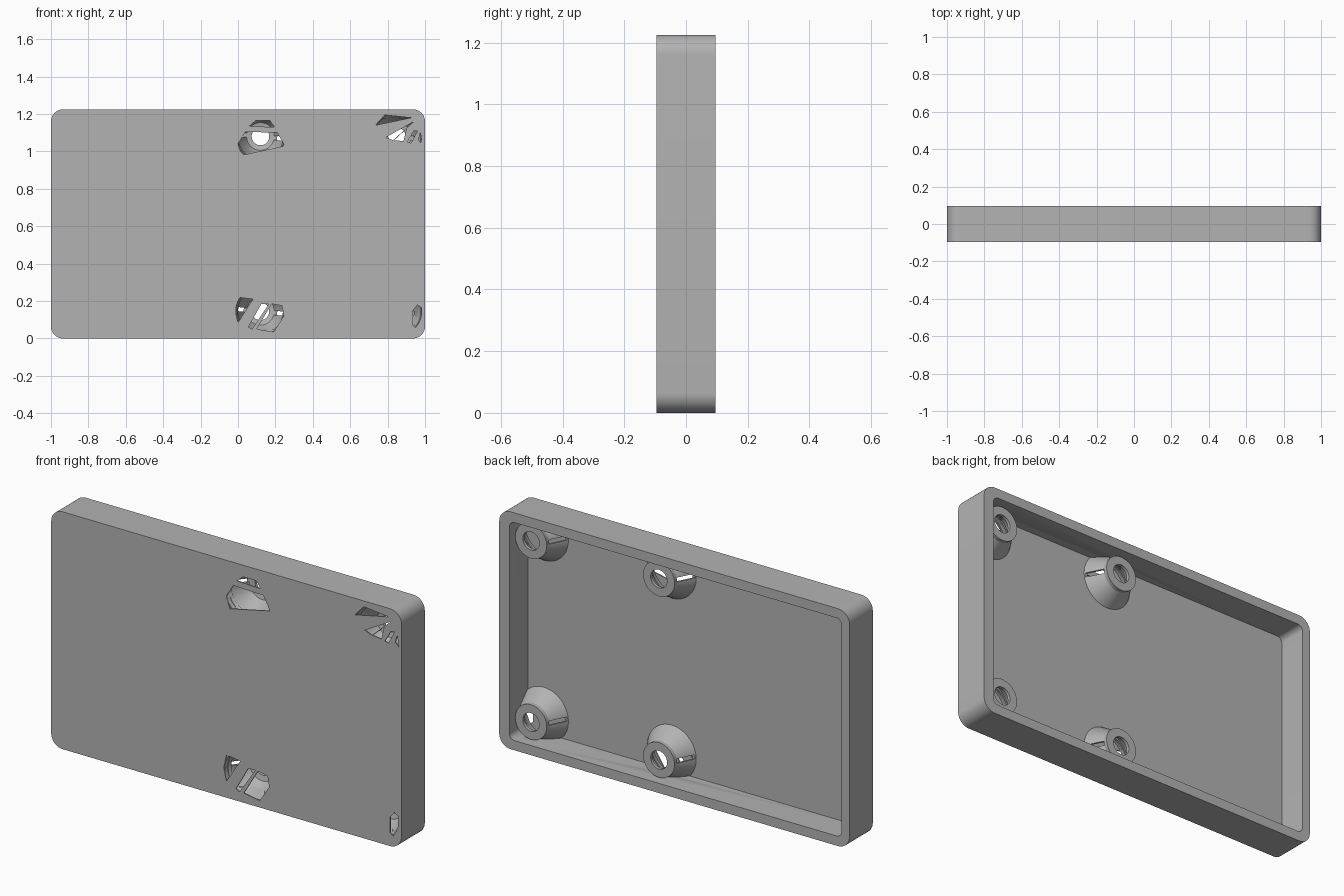
import bpy, bmesh, math
from mathutils import Matrix

if "Cube" in bpy.data.objects:
    bpy.data.objects.remove(bpy.data.objects["Cube"])

W, H, D = 1.0, 1.225, 0.095      # half width, height, half depth
FLOOR = -0.055                   # inner face of the front panel

grey = bpy.data.materials.new("light_grey")
grey.use_nodes = True
grey.diffuse_color = (0.45, 0.45, 0.45, 1)
grey.node_tree.nodes["Principled BSDF"].inputs["Base Color"].default_value = (0.45, 0.45, 0.45, 1)


def finish(name, bm):
    bmesh.ops.recalc_face_normals(bm, faces=bm.faces)
    me = bpy.data.meshes.new(name)
    bm.to_mesh(me)
    bm.free()
    me.materials.append(grey)
    ob = bpy.data.objects.new(name, me)
    bpy.context.collection.objects.link(ob)
    return ob


def prism(name, outline, y0, y1):
    """Extrude an (x, z) outline along y."""
    bm = bmesh.new()
    face = bm.faces.new([bm.verts.new((x, y0, z)) for x, z in outline])
    ext = bmesh.ops.extrude_face_region(bm, geom=[face])["geom"]
    bmesh.ops.translate(bm, vec=(0, y1 - y0, 0),
                        verts=[v for v in ext if isinstance(v, bmesh.types.BMVert)])
    return finish(name, bm)


def rounded(x0, x1, z0, z1, r, steps=10):
    pts = []
    corners = ((x1 - r, z1 - r), (x0 + r, z1 - r), (x0 + r, z0 + r), (x1 - r, z0 + r))
    for q, (cx, cz) in enumerate(corners):
        for i in range(steps + 1):
            a = math.pi / 2 * (q + i / steps)
            pts.append((cx + r * math.cos(a), cz + r * math.sin(a)))
    return pts


def lathe(name, profile, cx, cz, n=48):
    """Spin a closed (radius, y) profile about a y axis through (cx, cz)."""
    bm = bmesh.new()
    rings = []
    for i in range(n):
        a = 2 * math.pi * i / n
        rings.append([bm.verts.new((cx + r * math.cos(a), y, cz + r * math.sin(a)))
                      for r, y in profile])
    m = len(profile)
    for i in range(n):
        a, b = rings[i], rings[(i + 1) % n]
        for j in range(m):
            k = (j + 1) % m
            bm.faces.new((a[j], b[j], b[k], a[k]))
    return finish(name, bm)


def cone(name, r0, r1, y0, y1, cx, cz):
    bm = bmesh.new()
    bmesh.ops.create_cone(bm, cap_ends=True, segments=48, radius1=r0, radius2=r1, depth=y1 - y0)
    bm.transform(Matrix.Translation((cx, (y0 + y1) / 2, cz)) @ Matrix.Rotation(-math.pi / 2, 4, 'X'))
    return finish(name, bm)


def slot(cx, cz, angle):
    bm = bmesh.new()
    bmesh.ops.create_cube(bm, size=1)
    bm.transform(Matrix.Translation((cx, -0.011, cz)) @ Matrix.Rotation(angle, 4, 'Y')
                 @ Matrix.Diagonal((0.4, 0.078, 0.022, 1)))
    return finish("slot_cutter", bm)


def cut(target, cutter):
    mod = target.modifiers.new("cut", 'BOOLEAN')
    mod.operation, mod.solver, mod.object = 'DIFFERENCE', 'EXACT', cutter
    bpy.context.view_layer.objects.active = target
    bpy.ops.object.modifier_apply(modifier=mod.name)
    bpy.data.objects.remove(cutter)


def smooth(ob):
    bpy.ops.object.select_all(action='DESELECT')
    ob.select_set(True)
    bpy.context.view_layer.objects.active = ob
    bpy.ops.object.shade_smooth_by_angle(angle=math.radians(30))


# Tray: rounded slab, hollowed from the back
tray = prism("tray", rounded(-W, W, 0, H, 0.065), -D, D)
cut(tray, prism("cavity_cutter", rounded(-W + 0.045, W - 0.058, 0.05, H - 0.05, 0.03), FLOOR, 0.2))

# Hollow, slotted screw posts
post_profile = [(0.14, -0.09), (0.14, FLOOR), (0.086, 0.03), (0.09, 0.03), (0.09, 0.05),
                (0.047, 0.05), (0.047, 0.034), (0.074, 0.028), (0.128, FLOOR), (0.132, -0.09)]
for row, cz in (("lower", 0.145), ("upper", 1.08)):
    for col, cx in (("middle", 0.12), ("left", 0.85)):
        cut(tray, cone("recess_cutter", 0.136, 0.08, -0.089, 0.029, cx, cz))
        post = lathe(f"{row}_{col}_screw_post", post_profile, cx, cz)
        for turn in (0.1, 0.1 + math.pi / 2):
            cut(post, slot(cx, cz, turn))
        smooth(post)

# Openings in the front panel over the posts
openings = [
    [(0, 1.04), (.04, 1.105), (.21, 1.10), (.25, 1.03), (.02, .98)],
    [(.06, 1.135), (.095, 1.165), (.17, 1.165), (.195, 1.13)],
    [(0, .22), (.08, .21), (0, .085), (-.015, .15)],
    [(.125, .185), (.165, .185), (.075, .05), (.055, .06)],
    [(.18, .185), (.235, .175), (.245, .12), (.19, .035), (.1, .05)],
    [(.735, 1.14), (.785, 1.195), (.925, 1.18)],
    [(.79, 1.075), (.87, 1.12), (.94, 1.16), (.83, 1.06)],
    [(.835, 1.06), (.9, 1.12), (.885, 1.055)],
    [(.905, 1.05), (.94, 1.11), (.96, 1.11), (.925, 1.045)],
    [(.965, 1.06), (.975, 1.1), (.985, 1.04)],
    [(.935, .15), (.96, .18), (.98, .165), (.98, .11), (.955, .055), (.935, .07)],
]
for outline in openings:
    cut(tray, prism("opening_cutter", outline, -0.12, -0.07))
smooth(tray)
